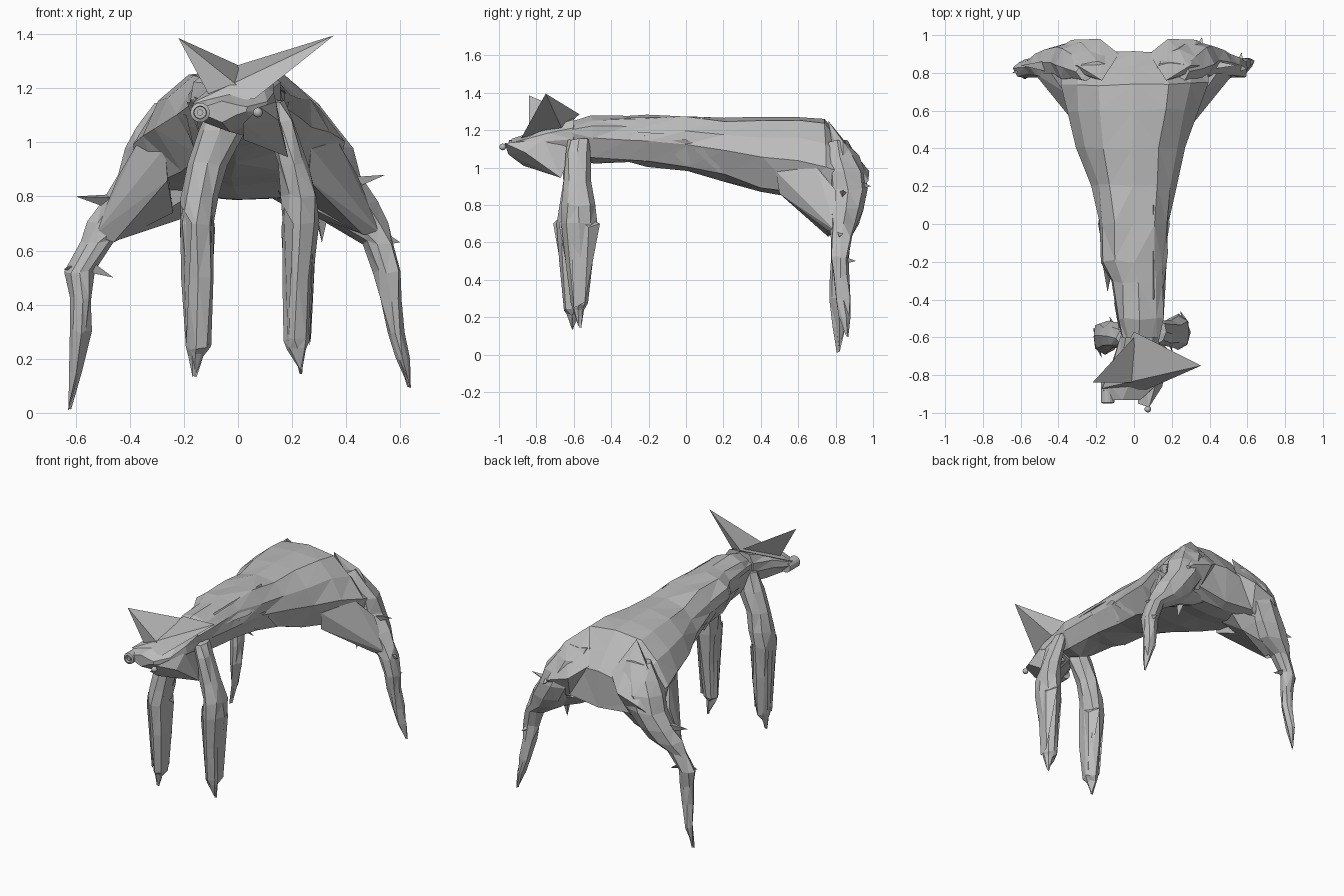
import bpy, bmesh, math, random
from mathutils import Vector

random.seed(4)
grey = bpy.data.materials.new("warm_grey")
grey.diffuse_color = (0.5, 0.5, 0.5, 1)


def finish(name, bm, smooth=False):
    bmesh.ops.recalc_face_normals(bm, faces=bm.faces)
    me = bpy.data.meshes.new(name)
    bm.to_mesh(me)
    bm.free()
    for p in me.polygons:
        p.use_smooth = smooth
    me.materials.append(grey)
    ob = bpy.data.objects.new(name, me)
    bpy.context.collection.objects.link(ob)
    return ob


def loft(name, rings, jitter=0.0):
    """Skin equal-length rings, cap the ends and crumple into triangles."""
    bm = bmesh.new()
    rows = [[bm.verts.new(Vector(p) + Vector([random.uniform(-jitter, jitter) for _ in range(3)]))
             for p in ring] for ring in rings]
    n = len(rows[0])
    for a, b in zip(rows, rows[1:]):
        for i in range(n):
            bm.faces.new((a[i], a[(i + 1) % n], b[(i + 1) % n], b[i]))
    bm.faces.new(rows[0])
    bm.faces.new(rows[-1])
    bmesh.ops.triangulate(bm, faces=bm.faces)
    return finish(name, bm)


def hull(name, pts, side=1):
    """Faceted solid around a few corner points."""
    bm = bmesh.new()
    for x, y, z in pts:
        bm.verts.new((side * x, y, z))
    res = bmesh.ops.convex_hull(bm, input=bm.verts)
    loose = [v for v in bm.verts if not v.link_faces]
    bmesh.ops.delete(bm, geom=loose, context='VERTS')
    return finish(name, bm)


def section(y, cx, wt, wm, wb, zt, zm, zb):
    """Ten-sided body cross-section across x."""
    half = [(wt, zt - 0.015), ((wt + wm) / 2 + 0.02, (zt + zm) / 2), (wm, zm), (wb, zb + 0.03)]
    pts = [(0, zt)] + half + [(0, zb)] + [(-x, z) for x, z in reversed(half)]
    return [(cx + x, y, z) for x, z in pts]


def leg(name, rows, n=8, jitter=0.008, side=1):
    """Leg from level rings given as z, x, y, x radius, y radius."""
    loft(name, [[(side * x + rx * math.cos(2 * math.pi * i / n),
                  y + ry * math.sin(2 * math.pi * i / n), z) for i in range(n)]
                for z, x, y, rx, ry in rows], jitter)


def spike(name, tip, base, r):
    tip, base = Vector(tip), Vector(base)
    q = (tip - base).to_track_quat('Z', 'Y')
    hull(name, [tip] + [base + q @ Vector((r * math.cos(a), r * math.sin(a), 0)) for a in (0.3, 2.4, 4.5)])


# Long body, narrow at the neck and flaring into the rump
loft("body", [section(*s) for s in (
    (-0.66, 0.03, 0.05, 0.08, 0.05, 1.23, 1.15, 1.07),
    (-0.50, 0.03, 0.08, 0.12, 0.08, 1.27, 1.16, 1.03),
    (-0.31, 0.025, 0.09, 0.14, 0.10, 1.28, 1.15, 1.02),
    (-0.20, 0.00, 0.10, 0.175, 0.11, 1.285, 1.15, 1.01),
    (0.00, 0.00, 0.11, 0.185, 0.13, 1.28, 1.13, 0.98),
    (0.20, 0.00, 0.12, 0.22, 0.15, 1.26, 1.10, 0.93),
    (0.40, -0.015, 0.14, 0.29, 0.20, 1.265, 1.05, 0.87),
    (0.60, -0.01, 0.18, 0.35, 0.28, 1.275, 1.03, 0.83),
    (0.74, 0.00, 0.18, 0.39, 0.35, 1.26, 1.00, 0.78),
    (0.84, 0.00, 0.16, 0.38, 0.36, 1.14, 0.97, 0.78),
    (0.91, 0.00, 0.13, 0.30, 0.30, 1.05, 0.92, 0.81))], 0.010)

# Shallow hide folds along the neck and shoulders
for s in (-1, 1):
    for y, x, z in ((-0.42, 0.10, 1.15), (-0.22, 0.14, 1.12), (0.0, 0.165, 1.1), (0.18, 0.19, 1.06)):
        x = s * x + (0.02 if y < -0.3 else 0)
        hull("hide_fold", [(x, y - 0.14, z + 0.04), (x + s * 0.025, y, z + 0.05),
                           (x, y + 0.14, z - 0.02), (x - s * 0.03, y, z - 0.09)])
hull("neck_ridge", [(0.15, -0.4, 1.2), (0.16, 0.1, 1.18), (0.1, -0.4, 1.265), (0.1, 0.1, 1.27), (0.18, -0.15, 1.18)])

# Splayed hind legs, tapering to points
thigh = ((1.14, 0.20, 0.80, 0.10, 0.06), (1.06, 0.24, 0.83, 0.13, 0.09), (0.98, 0.28, 0.85, 0.14, 0.11),
         (0.88, 0.32, 0.86, 0.125, 0.11), (0.78, 0.38, 0.85, 0.13, 0.10), (0.70, 0.44, 0.84, 0.11, 0.08),
         (0.63, 0.52, 0.83, 0.055, 0.06))
leg("hind_leg_right", thigh + ((0.52, 0.555, 0.82, 0.05, 0.05), (0.42, 0.565, 0.83, 0.045, 0.045),
    (0.30, 0.583, 0.84, 0.032, 0.045), (0.20, 0.61, 0.85, 0.022, 0.035), (0.10, 0.635, 0.86, 0.003, 0.003)))
leg("hind_leg_left", thigh + ((0.52, 0.585, 0.82, 0.05, 0.05), (0.42, 0.58, 0.81, 0.042, 0.045),
    (0.30, 0.58, 0.81, 0.034, 0.04), (0.15, 0.60, 0.825, 0.022, 0.035), (0.015, 0.623, 0.815, 0.003, 0.003)), side=-1)

# Rump domes, thigh webs and flank skirts joining legs to body
for s in (-1, 1):
    hull("rump_dome", [(0.08, 0.90, 1.06), (0.18, 0.98, 0.98), (0.33, 0.975, 0.93), (0.42, 0.92, 0.85),
                       (0.30, 0.84, 1.14), (0.17, 0.76, 1.25), (0.40, 0.84, 0.99), (0.22, 0.90, 0.82),
                       (0.46, 0.84, 0.78)], s)
    drop = 0.03 if s < 0 else 0
    hull("flank_skirt", [(0.27, 0.48, 0.98), (0.26, 0.50, 0.86), (0.37, 0.70, 1.00), (0.44, 0.80, 0.88),
                         (0.53, 0.80, 0.66), (0.46, 0.76, 0.66 - drop), (0.32, 0.64, 0.80 - drop),
                         (0.24, 0.74, 0.77 - drop)], s)
    hull("thigh_web", [(0.20, 0.82, 0.75 - drop), (0.08, 0.84, 0.82), (0.48, 0.85, 0.65), (0.44, 0.76, 0.67 - drop),
                       (0.15, 0.68, 0.82), (0.30, 0.90, 0.80), (0.35, 0.70, 0.84)], s)

# Front legs: bent at the knee, straight shins, pointed hooves
leg("front_leg_left", (
    (1.15, -0.03, -0.60, 0.07, 0.06), (1.04, -0.06, -0.59, 0.085, 0.07), (0.92, -0.115, -0.59, 0.068, 0.07),
    (0.80, -0.14, -0.59, 0.067, 0.085), (0.70, -0.152, -0.60, 0.066, 0.09), (0.50, -0.15, -0.60, 0.06, 0.075),
    (0.24, -0.147, -0.60, 0.048, 0.05), (0.215, -0.155, -0.605, 0.028, 0.03), (0.135, -0.162, -0.61, 0.003, 0.003)))
leg("front_leg_right", (
    (1.15, 0.12, -0.57, 0.05, 0.055), (1.08, 0.155, -0.58, 0.05, 0.07), (0.92, 0.205, -0.58, 0.062, 0.07),
    (0.80, 0.23, -0.57, 0.067, 0.09), (0.70, 0.23, -0.57, 0.065, 0.095), (0.50, 0.225, -0.57, 0.055, 0.075),
    (0.27, 0.215, -0.57, 0.045, 0.045), (0.24, 0.22, -0.575, 0.034, 0.03), (0.15, 0.23, -0.57, 0.003, 0.003)))
for x, y in ((-0.15, -0.6), (0.225, -0.57)):
    for s in (-1, 1):
        hull("shin_fold", [(x + s * 0.055, y - 0.05, 0.76), (x + s * 0.065, y + 0.05, 0.68),
                           (x + s * 0.04, y - 0.03, 0.25), (x + s * 0.045, y + 0.03, 0.28),
                           (x + s * 0.02, y + s * 0.11, 0.7)])

# Head, hanging jaw and ears
loft("head", [section(*s) for s in (
    (-0.93, -0.06, 0.06, 0.09, 0.06, 1.15, 1.115, 1.07),
    (-0.86, -0.03, 0.09, 0.14, 0.09, 1.175, 1.12, 1.04),
    (-0.74, 0.01, 0.08, 0.13, 0.09, 1.23, 1.14, 1.03),
    (-0.60, 0.03, 0.07, 0.10, 0.07, 1.27, 1.15, 1.04))], 0.004)
hull("jaw", [(0.02, -0.95, 1.07), (0.02, -0.87, 1.01), (0.185, -0.67, 0.945), (0.15, -0.86, 1.08),
             (0.14, -0.76, 1.15), (0.08, -0.97, 1.13), (0.12, -0.60, 1.10), (0.02, -0.62, 1.06)])
hull("ear_right", [(0.355, -0.75, 1.395), (0.0, -0.57, 1.285), (-0.17, -0.87, 1.145), (0.06, -0.88, 1.16),
                   (0.10, -0.66, 1.20)])
hull("ear_left", [(-0.22, -0.84, 1.385), (0.0, -0.60, 1.285), (-0.11, -0.83, 1.18), (0.01, -0.84, 1.2)])

# Muzzle tube with a recessed end, and the nose bead
bm = bmesh.new()
prof = [(0.036, -0.84), (0.036, -0.945), (0.024, -0.95), (0.022, -0.93), (0.012, -0.93), (0.012, -0.945)]
rows = [[bm.verts.new((-0.14 + r * math.cos(a * math.pi / 8), y, 1.11 + r * math.sin(a * math.pi / 8)))
         for a in range(16)] for r, y in prof]
for a, b in zip(rows, rows[1:]):
    for i in range(16):
        bm.faces.new((a[i], a[(i + 1) % 16], b[(i + 1) % 16], b[i]))
bm.faces.new(rows[0])
bm.faces.new(rows[-1])
finish("muzzle_tube", bm)
bm = bmesh.new()
bmesh.ops.create_uvsphere(bm, u_segments=12, v_segments=8, radius=0.018)
bmesh.ops.translate(bm, verts=bm.verts, vec=(0.073, -0.98, 1.11))
finish("nose_bead", bm, True)

# Thorns on the hind legs and hips
for tip, base, r in (
        ((-0.60, 0.84, 0.80), (-0.42, 0.84, 0.78), 0.045), ((0.545, 0.84, 0.88), (0.36, 0.84, 0.84), 0.04),
        ((-0.645, 0.80, 0.53), (-0.57, 0.82, 0.55), 0.03), ((-0.46, 0.82, 0.50), (-0.56, 0.82, 0.55), 0.03),
        ((0.60, 0.82, 0.63), (0.50, 0.83, 0.66), 0.05), ((0.31, 0.80, 0.63), (0.30, 0.82, 0.80), 0.05),
        ((0.36, 0.99, 0.90), (0.34, 0.88, 0.92), 0.05), ((0.57, 0.91, 0.50), (0.56, 0.83, 0.51), 0.03)):
    spike("thorn", tip, base, r)
